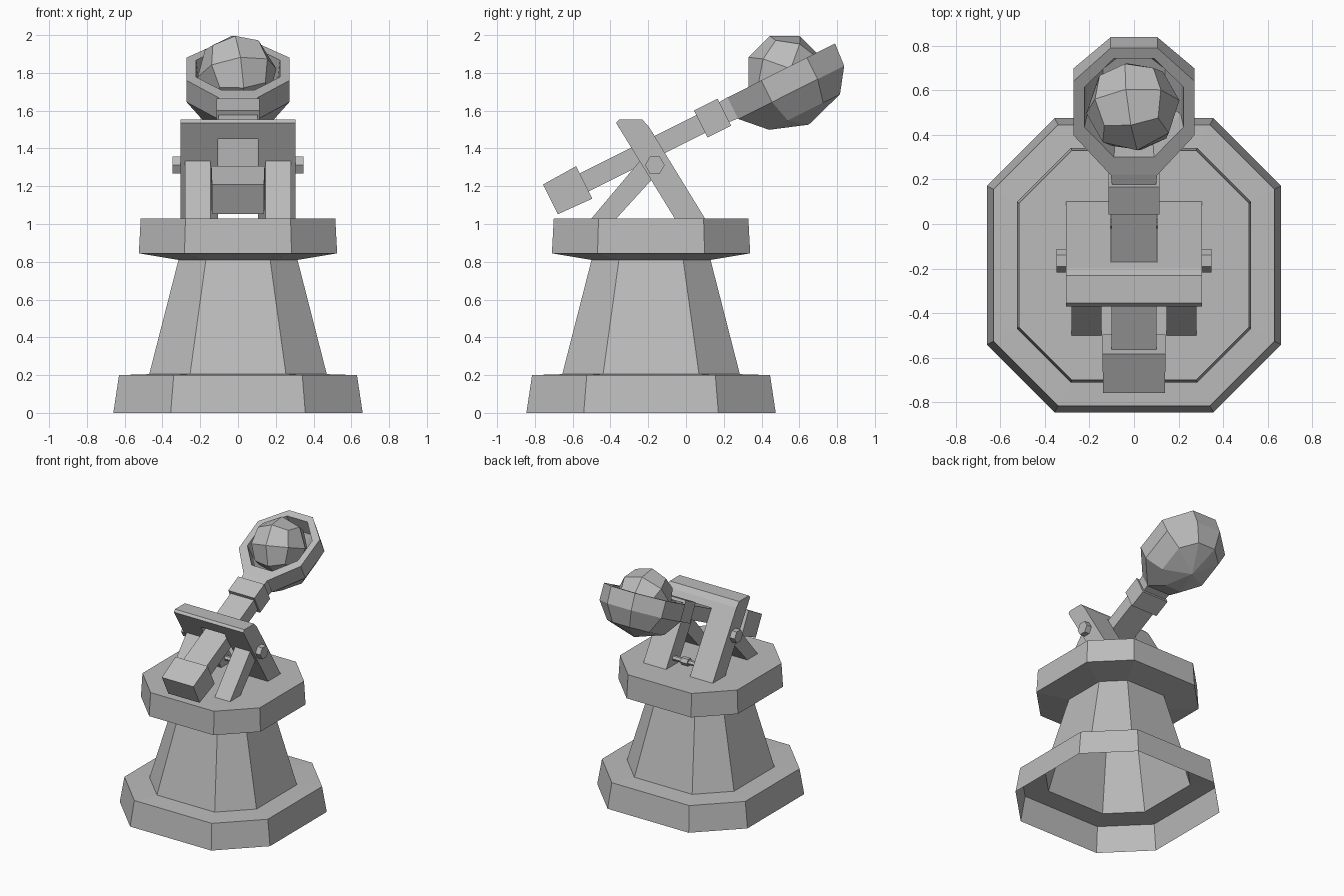
import bpy, bmesh, math
from mathutils import Matrix, Euler, Vector

if "Cube" in bpy.data.objects:
    bpy.data.objects.remove(bpy.data.objects["Cube"], do_unlink=True)

grey = bpy.data.materials.new("plain_grey")
grey.use_nodes = True
grey.diffuse_color = (0.5, 0.5, 0.5, 1)
grey.node_tree.nodes["Principled BSDF"].inputs["Base Color"].default_value = (0.5, 0.5, 0.5, 1)


def finish(name, bm, matrix=Matrix()):
    bmesh.ops.recalc_face_normals(bm, faces=bm.faces)
    mesh = bpy.data.meshes.new(name)
    bm.to_mesh(mesh)
    bm.free()
    mesh.materials.append(grey)
    ob = bpy.data.objects.new(name, mesh)
    ob.matrix_world = matrix
    bpy.context.collection.objects.link(ob)
    return ob


def loft(name, rings, cap_start=True, cap_end=True, matrix=Matrix(), apex=None):
    """Skin a stack of rings with equal point counts; apex closes the start with a fan."""
    bm = bmesh.new()
    vr = [[bm.verts.new(p) for p in ring] for ring in rings]
    n = len(vr[0])
    for a, b in zip(vr, vr[1:]):
        for i in range(n):
            j = (i + 1) % n
            bm.faces.new((a[i], a[j], b[j], b[i]))
    if apex:
        tip = bm.verts.new(apex)
        for i in range(n):
            bm.faces.new((tip, vr[0][(i + 1) % n], vr[0][i]))
    elif cap_start:
        bm.faces.new(vr[0][::-1])
    if cap_end:
        bm.faces.new(vr[-1])
    return finish(name, bm, matrix)


def prism(name, profile, x0, x1):
    """Extrude a side (y, z) profile along x."""
    return loft(name, [[(x, y, z) for y, z in profile] for x in (x0, x1)])


def rod(name, r, x0, x1, y, z, sides=6):
    prof = [(y + r * math.cos(math.tau * i / sides), z + r * math.sin(math.tau * i / sides))
            for i in range(sides)]
    return prism(name, prof, x0, x1)


# Pedestal: hollow shell of chamfered squares, open underneath
CY = -0.185


def chamfered(h, z):
    c = h * 0.54
    return [(x, y + CY, z) for x, y in ((c, -h), (h, -c), (h, c), (c, h),
                                        (-c, h), (-h, c), (-h, -c), (-c, -h))]


steps = [(0.66, 0), (0.63, 0.2), (0.47, 0.205), (0.315, 0.81), (0.525, 0.845), (0.515, 1.03)]
loft("pedestal", [chamfered(h, z) for h, z in steps], cap_start=False)

# Frame: slanted planks, front braces and bolts on both sides
plank = [(-0.06, 1.03), (0.10, 1.03), (-0.198, 1.517), (-0.232, 1.553), (-0.355, 1.553), (-0.37, 1.535)]
brace = [(-0.50, 1.03), (-0.368, 1.03), (-0.14, 1.28), (-0.235, 1.345)]
for side, s in (("left", 1), ("right", -1)):
    prism(side + "_plank", plank, s * 0.105, s * 0.305)
    prism(side + "_brace", brace, s * 0.145, s * 0.28)
    rod(side + "_bolt", 0.052, s * 0.25, s * 0.348, -0.165, 1.312)

# Crossbar joining the planks, and the low tie rod with its collar
prism("crossbar", [(-0.318, 1.45), (-0.17, 1.472)] + plank[2:], -0.105, 0.105)
rod("tie_rod", 0.02, -0.12, 0.12, 0.0, 1.085)
rod("tie_rod_collar", 0.032, -0.03, 0.03, 0.0, 1.085)

# Throwing arm, in a tilted frame: local y runs along the arm, local z is its upper side
ARM = Matrix.Translation((0, -0.539, 1.22)) @ Matrix.Rotation(math.radians(26.65), 4, 'X')


def arm_block(name, *sections):
    """Sections are (distance along arm, half width, half height)."""
    return loft(name, [[(-w, u, -h), (w, u, -h), (w, u, h), (-w, u, h)]
                       for u, w, h in sections], matrix=ARM)


arm_block("counterweight", (-0.20, 0.138, 0.088), (0.0, 0.142, 0.096))
arm_block("arm_beam", (-0.02, 0.102, 0.053), (0.72, 0.102, 0.053))
arm_block("arm_collar", (0.69, 0.115, 0.08), (0.83, 0.115, 0.08))
arm_block("arm_neck", (0.82, 0.098, 0.058), (0.882, 0.104, 0.063))


# Cup: eight-sided bowl with a flat rim
def cup_ring(u0, u1, u2, u3, end, side, v):
    half = [(end, u0), (side, u1), (side, u2), (end, u3)]
    return [(w, u, v) for w, u in half] + [(-w, u, v) for w, u in reversed(half)]


loft("cup", [
    cup_ring(1.00, 1.11, 1.32, 1.42, 0.075, 0.185, -0.19),
    cup_ring(0.88, 1.08, 1.35, 1.507, 0.105, 0.272, -0.066),
    cup_ring(0.88, 1.08, 1.35, 1.517, 0.105, 0.272, 0.062),
    cup_ring(0.97, 1.12, 1.32, 1.465, 0.09, 0.222, 0.062),
    cup_ring(0.98, 1.12, 1.32, 1.455, 0.085, 0.21, -0.066),
    cup_ring(1.06, 1.13, 1.30, 1.37, 0.06, 0.14, -0.16),
], matrix=ARM, apex=(0, 1.2, -0.26))

# Stone: a cube cut once per side and pushed out to a sphere
bm = bmesh.new()
bmesh.ops.create_cube(bm, size=1)
bmesh.ops.subdivide_edges(bm, edges=bm.edges[:], cuts=1, use_grid_fill=True)
for v in bm.verts:
    v.co = v.co.normalized() * 0.212
spin = Euler((math.radians(-23), math.radians(-6), math.radians(8))).to_matrix().to_4x4()
finish("stone", bm, Matrix.Translation((-0.005, 0.525, 1.80)) @ spin)
